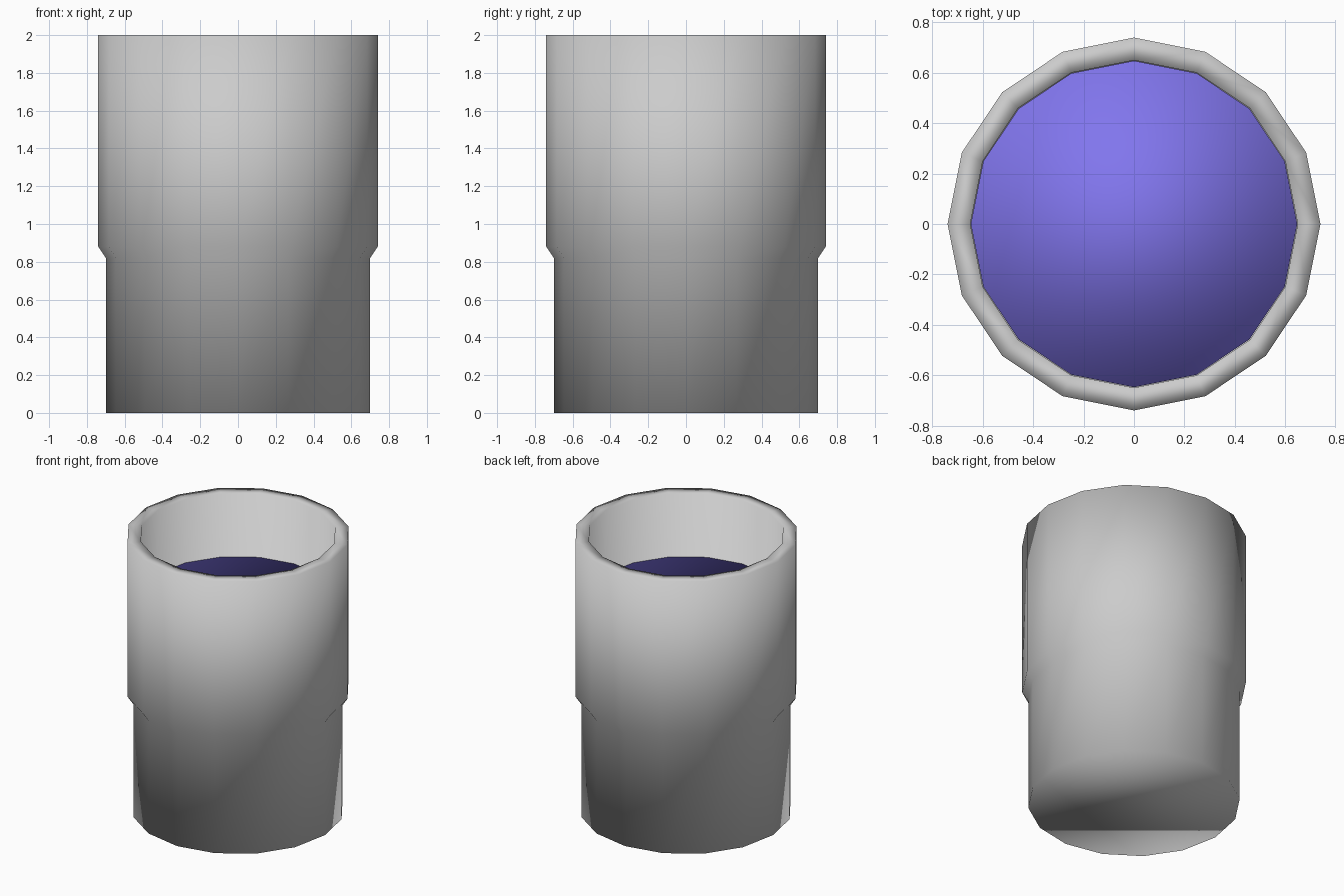
import bpy
import bmesh
from math import cos, sin, pi

if "Cube" in bpy.data.objects:
    bpy.data.objects.remove(bpy.data.objects["Cube"])

SIDES = 16


def lathe(name, profile):
    """Revolve an (radius, z) profile around z and cap both ends."""
    bm = bmesh.new()
    rings = [[bm.verts.new((r * cos(2 * pi * i / SIDES), r * sin(2 * pi * i / SIDES), z))
              for i in range(SIDES)] for r, z in profile]
    for a, b in zip(rings, rings[1:]):
        for i in range(SIDES):
            j = (i + 1) % SIDES
            bm.faces.new((a[i], a[j], b[j], b[i]))
    bm.faces.new(rings[0][::-1])
    bm.faces.new(rings[-1])
    bmesh.ops.recalc_face_normals(bm, faces=bm.faces)
    for f in bm.faces:
        f.smooth = True
    mesh = bpy.data.meshes.new(name)
    bm.to_mesh(mesh)
    bm.free()
    obj = bpy.data.objects.new(name, mesh)
    bpy.context.collection.objects.link(obj)
    return obj


# Cup: stepped outside wall, flat rim, straight inside wall and floor
lathe("cup", [(0.70, 0), (0.70, 0.82), (0.74, 0.88), (0.74, 2.0),
              (0.65, 2.0), (0.65, 0.08)])

# Drink filling the cup to below the rim
drink = lathe("drink", [(0.648, 0.09), (0.648, 1.54)])
purple = bpy.data.materials.new("purple_drink")
purple.diffuse_color = (0.22, 0.18, 0.85, 1)
purple.use_nodes = True
purple.node_tree.nodes["Principled BSDF"].inputs["Base Color"].default_value = purple.diffuse_color
drink.data.materials.append(purple)
